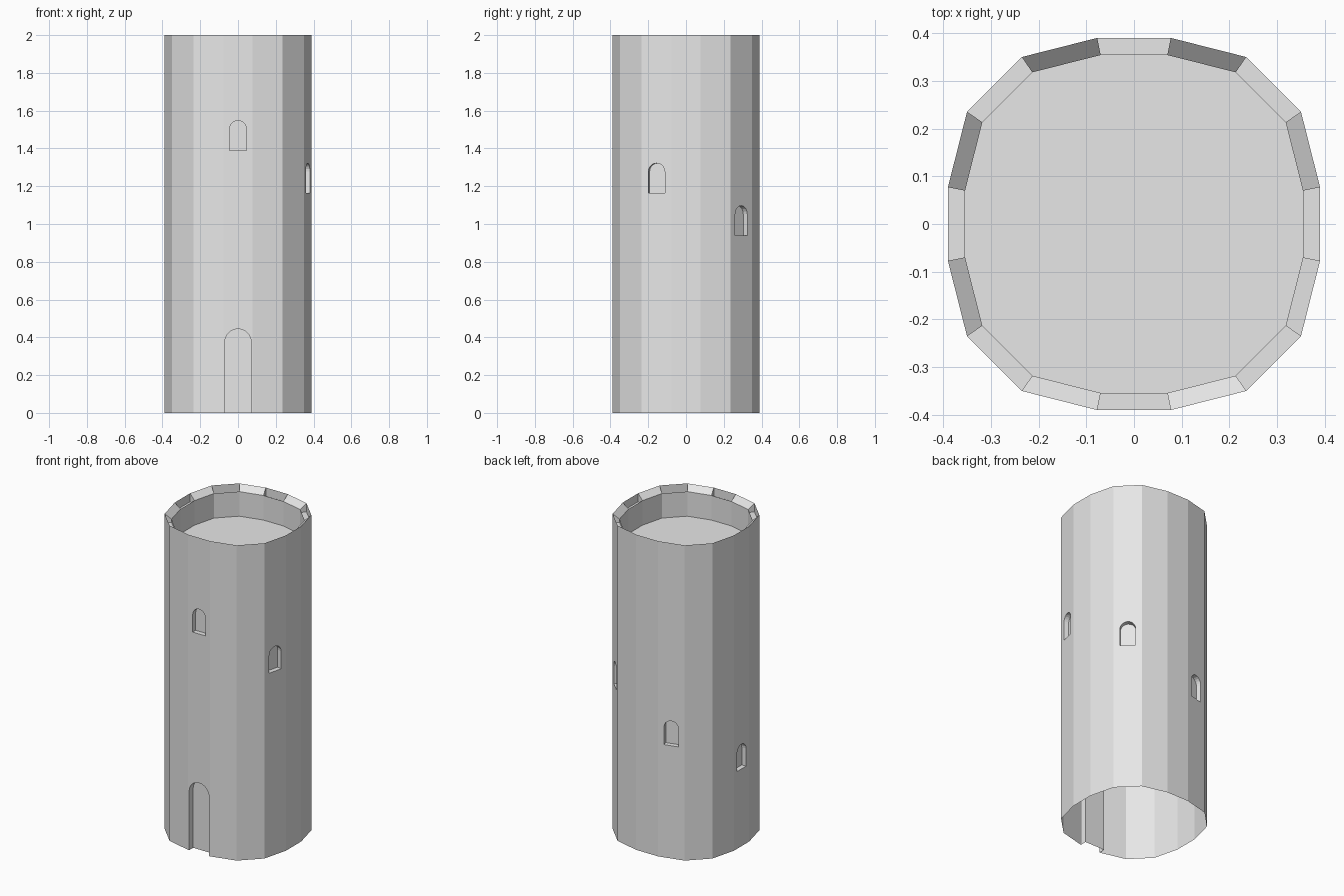
import bpy
from math import cos, sin, pi
from mathutils import Vector

if "Cube" in bpy.data.objects:
    bpy.data.objects.remove(bpy.data.objects["Cube"], do_unlink=True)

stone = bpy.data.materials.new("pale_stone")
stone.use_nodes = True
stone.diffuse_color = (0.8, 0.8, 0.8, 1)
stone.node_tree.nodes["Principled BSDF"].inputs["Base Color"].default_value = (0.8, 0.8, 0.8, 1)

HEIGHT = 2.0
RIM_LOW = HEIGHT - 0.034     # inner edge of the parapet
NOTCH = HEIGHT - 0.054       # bottom of the notches in the parapet
FLOOR = 1.81
INNER = 0.908                # inner ring as a fraction of the outer one


def make_object(name, faces):
    """Build an object from a list of faces, each a list of points."""
    verts, polys = [], []
    for face in faces:
        start = len(verts)
        verts += [tuple(p) for p in face]
        polys.append(range(start, len(verts)))
    mesh = bpy.data.meshes.new(name)
    mesh.from_pydata(verts, [], [list(p) for p in polys])
    mesh.materials.append(stone)
    obj = bpy.data.objects.new(name, mesh)
    bpy.context.collection.objects.link(obj)


def arch(half, bottom, top, steps=10):
    """Round-topped outline, counterclockwise from the bottom left."""
    spring = top - half
    curve = [(half * cos(pi * k / steps), spring + half * sin(pi * k / steps))
             for k in range(steps + 1)]
    return [(-half, bottom), (half, bottom)] + curve


# Sixteen-sided plan, one quarter turned four times
ring = [Vector(p) for p in ((-0.077, -0.39), (0.077, -0.39), (0.235, -0.35), (0.35, -0.235))]
for _ in range(3):
    ring += [Vector((-p.y, p.x)) for p in ring[-4:]]
SIDES = len(ring)


def at(i, z, scale=1.0):
    p = ring[i % SIDES] * scale
    return Vector((p.x, p.y, z))


def facet_point(i, u, z, depth=0.0):
    """Point on wall facet i: u along it, depth into the wall."""
    a, b = at(i, 0), at(i + 1, 0)
    along = (b - a).normalized()
    outward = Vector((along.y, -along.x, 0))
    return (a + b) / 2 + along * u - outward * depth + Vector((0, 0, z))


# Openings: a door at the front and windows spiralling up the wall
openings = {}
for k in range(5):
    sill = 1.39 - 0.225 * k
    openings.setdefault(3 * k, []).append(("window_%d" % (k + 1), 0.045, sill, sill + 0.157, 0.03))
openings[0].insert(0, ("door", 0.07, 0.0, 0.445, 0.04))

wall = []
for i in range(SIDES):
    if i not in openings:
        wall.append([at(i, 0), at(i + 1, 0), at(i + 1, HEIGHT), at(i, HEIGHT)])
        continue
    half_width = (ring[(i + 1) % SIDES] - ring[i]).length / 2
    # Right half of the facet runs around the openings, left half mirrors it
    edge = [(0, 0)]
    for name, half, bottom, top, depth in openings[i]:
        outline = arch(half, bottom, top)
        if bottom > 0:
            edge.append((0, bottom))
        else:
            edge.clear()
        edge += outline[1:2] + [p for p in outline[2:] if p[0] > -1e-6]

        # Recess: reveal around the opening and a back panel
        front = [facet_point(i, u, z) for u, z in outline]
        back = [facet_point(i, u, z, depth) for u, z in outline]
        recess = [back]
        for j in range(len(front)):
            if j == 0 and bottom == 0:
                continue
            n = (j + 1) % len(front)
            if (front[j] - front[n]).length > 1e-5:
                recess.append([front[j], front[n], back[n], back[j]])
        make_object(name + "_recess", recess)
    edge.append((0, HEIGHT))
    right = [(half_width, HEIGHT)] + edge[::-1] + [(half_width, 0)]
    wall.append([facet_point(i, u, z) for u, z in right])
    wall.append([facet_point(i, -u, z) for u, z in right[::-1]])
make_object("tower_wall", wall)

# Parapet: sloping blocks on every second side, notches between them
parapet, inner_wall = [], []
for i in range(SIDES):
    n = i + 1
    inner_wall.append([at(n, FLOOR, INNER), at(i, FLOOR, INNER),
                       at(i, RIM_LOW, INNER), at(n, RIM_LOW, INNER)])
    if i % 2:
        parapet.append([at(i, HEIGHT), at(n, HEIGHT),
                        at(n, RIM_LOW, INNER), at(i, RIM_LOW, INNER)])
        for j in (i, n):
            end = [at(j, HEIGHT), at(j, RIM_LOW, INNER), at(j, NOTCH, INNER), at(j, NOTCH)]
            parapet.append(end[::-1] if j == i else end)
    else:
        parapet.append([at(i, NOTCH), at(n, NOTCH), at(n, NOTCH, INNER), at(i, NOTCH, INNER)])
make_object("parapet", parapet)
make_object("inner_wall", inner_wall)
make_object("roof_floor", [[at(i, FLOOR, INNER) for i in range(SIDES)]])
